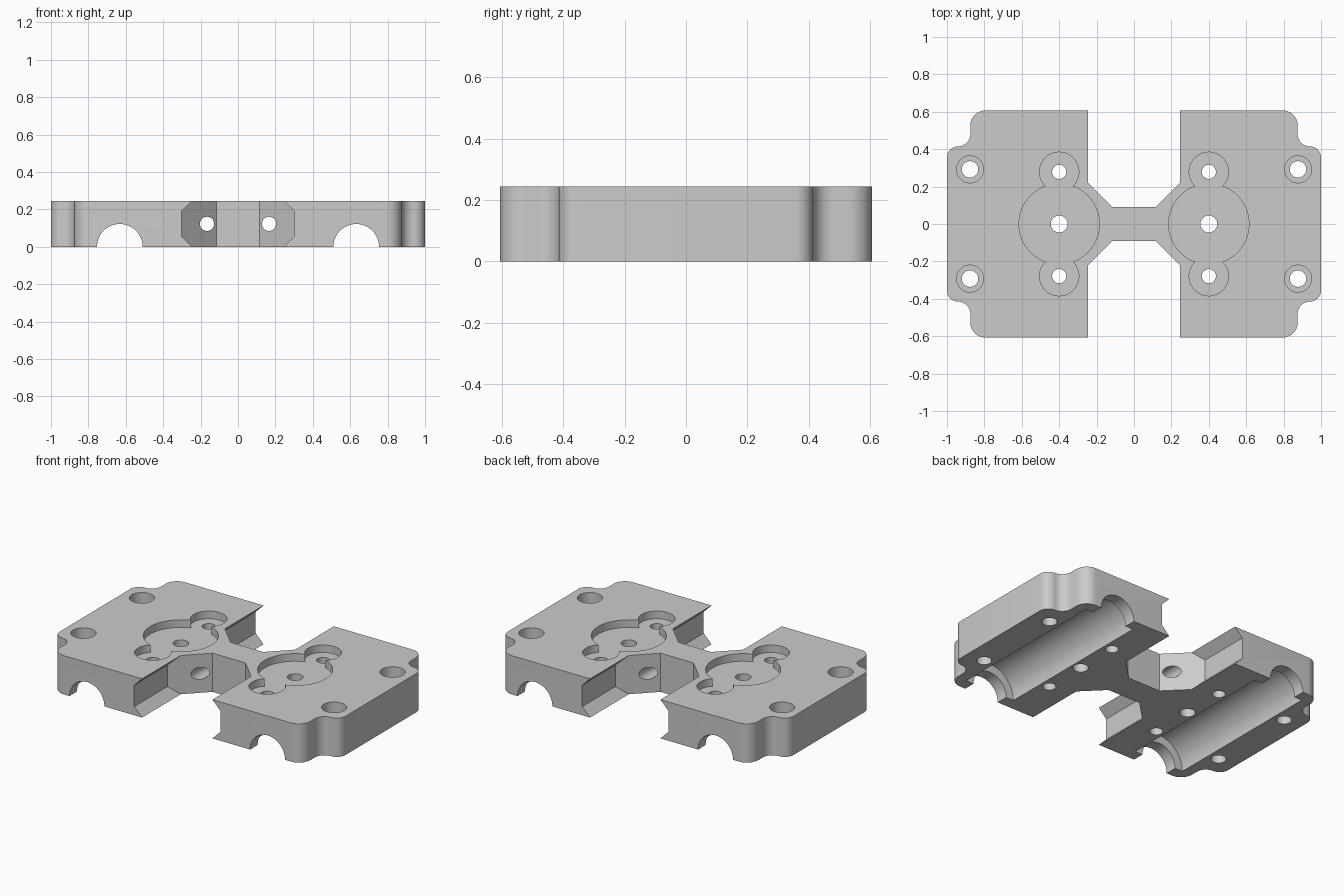
import bpy, bmesh
from math import sin, cos, radians, pi
from mathutils import Matrix

cube = bpy.data.objects.get("Cube")
if cube:
    bpy.data.objects.remove(cube, do_unlink=True)

HEIGHT, HALF_Y = 0.245, 0.607
ROD_X, PORT_X, CORNER_X = 0.632, 0.4, 0.877

metal = bpy.data.materials.new("plain grey metal")
metal.use_nodes = True
grey = (0.6, 0.6, 0.6, 1)
metal.diffuse_color = grey
metal.node_tree.nodes["Principled BSDF"].inputs["Base Color"].default_value = grey


def make_object(name, bm):
    bmesh.ops.recalc_face_normals(bm, faces=bm.faces)
    mesh = bpy.data.meshes.new(name)
    bm.to_mesh(mesh)
    bm.free()
    mesh.materials.append(metal)
    obj = bpy.data.objects.new(name, mesh)
    bpy.context.collection.objects.link(obj)
    return obj


def arc(cx, cy, r, start, end, steps=10):
    angles = [radians(start + (end - start) * i / steps) for i in range(steps + 1)]
    return [(cx + r * cos(a), cy + r * sin(a)) for a in angles]


def cut(cutter):
    mod = body.modifiers.new("cut", 'BOOLEAN')
    mod.operation, mod.solver, mod.object = 'DIFFERENCE', 'EXACT', cutter
    bpy.context.view_layer.objects.active = body
    bpy.ops.object.modifier_apply(modifier=mod.name)
    bpy.data.objects.remove(cutter, do_unlink=True)


def drill(x, y, z, r, length, axis='Z', segments=40):
    bm = bmesh.new()
    turn = Matrix.Rotation(pi / 2, 4, 'X') if axis == 'Y' else Matrix()
    bmesh.ops.create_cone(bm, cap_ends=True, segments=segments, radius1=r, radius2=r,
                          depth=length, matrix=Matrix.Translation((x, y, z)) @ turn)
    cut(make_object("drill_cutter", bm))


def pocket(x, y, r, depth):
    drill(x, y, HEIGHT - depth + 0.25, r, 0.5, segments=64)


# Body: outline with stepped, rounded corners
quarter = (arc(0.94, 0.355, 0.06, 0, 90) + arc(0.94, 0.48, 0.065, 270, 180)
           + arc(0.795, HALF_Y - 0.08, 0.08, 0, 90))
half = quarter + [(-x, y) for x, y in reversed(quarter)]
outline = half + [(x, -y) for x, y in reversed(half)]
bm = bmesh.new()
base = bm.faces.new([bm.verts.new((x, y, 0)) for x, y in outline])
top = bmesh.ops.extrude_face_region(bm, geom=[base])
bmesh.ops.translate(bm, vec=(0, 0, HEIGHT),
                    verts=[v for v in top["geom"] if isinstance(v, bmesh.types.BMVert)])
body = make_object("manifold_block", bm)

# Waist notches: undercut side walls and a three-sided inner end
WAIST_X, WAIST_Y = 0.115, 0.09
right = [(WAIST_X, -0.05), (0.196, -0.05), (0.301, 0.055),
         (0.301, 0.19), (0.196, 0.295), (WAIST_X, 0.295)]
profile = right + [(-x, z) for x, z in reversed(right)]
for side in (1, -1):
    bm = bmesh.new()
    inner = [bm.verts.new((x, side * (WAIST_Y + max(0, abs(x) - WAIST_X)), z)) for x, z in profile]
    outer = [bm.verts.new((x, side * 0.8, z)) for x, z in profile]
    n = len(profile)
    for i in range(n):
        j = (i + 1) % n
        bm.faces.new((inner[i], inner[j], outer[j], outer[i]))
    bm.faces.new(outer)
    bm.faces.new(inner[:6])
    bm.faces.new(inner[6:])
    bm.faces.new((inner[0], inner[5], inner[6], inner[11]))
    cut(make_object("notch_cutter", bm))

for sx in (1, -1):
    # Rod channels underneath, wider between the end lips
    drill(sx * ROD_X, 0, 0, 0.122, 2, 'Y', 64)
    drill(sx * ROD_X, 0, 0, 0.176, 2 * (HALF_Y - 0.075), 'Y', 64)

    # Cross holes through the waist
    drill(sx * 0.166, 0, 0.123, 0.038, 1, 'Y')

    # Round pocket with two ears, each with a through hole
    pocket(sx * PORT_X, 0, 0.215, 0.048)
    drill(sx * PORT_X, 0, 0.1, 0.045, 1)
    for sy in (1, -1):
        pocket(sx * PORT_X, sy * 0.279, 0.105, 0.048)
        drill(sx * PORT_X, sy * 0.279, 0.1, 0.038, 1)

        # Counterbored corner bolt holes
        pocket(sx * CORNER_X, sy * 0.292, 0.072, 0.12)
        drill(sx * CORNER_X, sy * 0.292, 0.1, 0.044, 1)

# Smooth curved walls, crisp machined edges
bpy.ops.object.select_all(action='DESELECT')
body.select_set(True)
bpy.context.view_layer.objects.active = body
bpy.ops.object.shade_smooth_by_angle(angle=radians(30))
